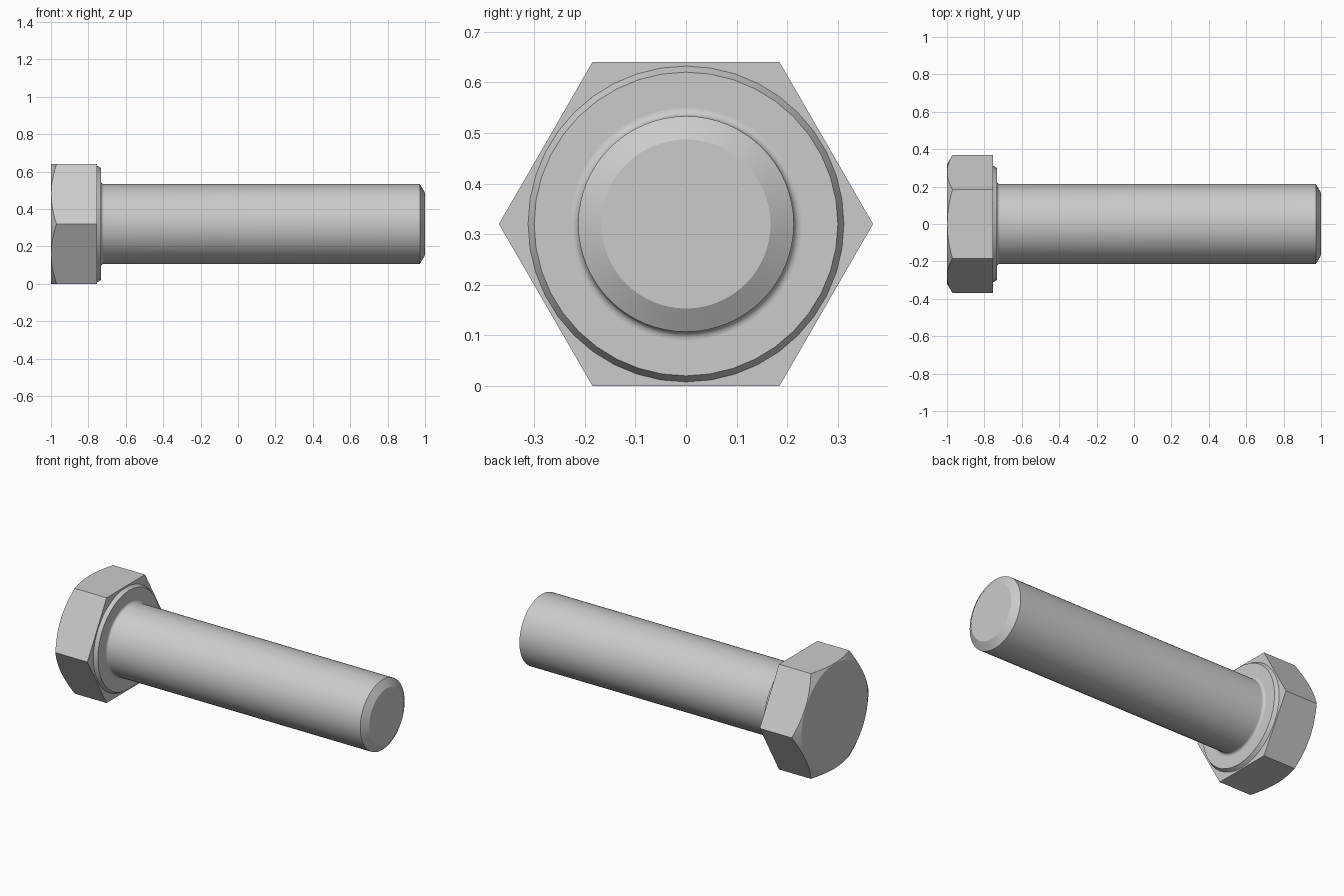
import bpy, bmesh, math
from mathutils import Vector

cube = bpy.data.objects.get("Cube")
if cube:
    bpy.data.objects.remove(cube, do_unlink=True)

CENTRE_Z = 0.32
APOTHEM = 0.32

steel = bpy.data.materials.new("steel_grey")
steel.use_nodes = True
colour = (0.6, 0.6, 0.6, 1)
steel.diffuse_color = colour
steel.node_tree.nodes["Principled BSDF"].inputs["Base Color"].default_value = colour


def lathe(name, profile, sides):
    """Revolve (x, radius) points around the bolt axis."""
    bm = bmesh.new()
    verts = [bm.verts.new((x, 0, r)) for x, r in profile]
    edges = [bm.edges.new(pair) for pair in zip(verts, verts[1:])]
    bmesh.ops.spin(bm, geom=verts + edges, cent=(0, 0, 0), axis=(1, 0, 0),
                   angle=math.tau, steps=sides, use_merge=True)
    bmesh.ops.remove_doubles(bm, verts=bm.verts, dist=1e-5)
    # Merge the end fans into flat caps
    bmesh.ops.dissolve_verts(bm, verts=[v for v in bm.verts
                                        if Vector((v.co.y, v.co.z)).length < 1e-4])
    bmesh.ops.recalc_face_normals(bm, faces=bm.faces)
    mesh = bpy.data.meshes.new(name)
    bm.to_mesh(mesh)
    bm.free()
    obj = bpy.data.objects.new(name, mesh)
    bpy.context.collection.objects.link(obj)
    obj.location.z = CENTRE_Z
    mesh.materials.append(steel)
    return obj


def activate(obj):
    bpy.ops.object.select_all(action='DESELECT')
    obj.select_set(True)
    bpy.context.view_layer.objects.active = obj


# Hexagonal head, corners pointing along y
corner = APOTHEM / math.cos(math.pi / 6)
head = lathe("hex_head", [(-1.1, 0), (-1.1, corner), (-0.755, corner), (-0.755, 0)], 6)
for v in head.data.vertices:
    v.co.y, v.co.z = v.co.z, -v.co.y

# Cone that rounds off the outer corners of the head
slope = math.tan(math.radians(60))
cutter = lathe("head_chamfer_cutter",
               [(-1, 0), (-1, 0.318), (-0.9, 0.318 + 0.1 * slope),
                (-0.6, 0.318 + 0.1 * slope), (-0.6, 0)], 72)
cutter.hide_render = True
trim = head.modifiers.new("chamfer", 'BOOLEAN')
trim.operation = 'INTERSECT'
trim.solver = 'EXACT'
trim.object = cutter
activate(head)
bpy.ops.object.modifier_apply(modifier=trim.name)
bpy.data.objects.remove(cutter, do_unlink=True)

# Bearing face under the head
washer = lathe("washer_face", [(-0.78, 0), (-0.78, 0.312), (-0.755, 0.312),
                               (-0.733, 0.30), (-0.733, 0)], 40)

# Shank with a fillet at the head and a chamfered tip
radius, fillet = 0.213, 0.016
profile = [(-0.76, 0), (-0.76, radius + fillet)]
for i in range(7):
    a = math.pi / 2 * i / 6
    profile.append((-0.733 + fillet * (1 - math.cos(a)),
                    radius + fillet * (1 - math.sin(a))))
profile += [(0.972, radius), (1, 0.167), (1, 0)]
shank = lathe("shank", profile, 64)

for part in (head, washer, shank):
    activate(part)
    bpy.ops.object.shade_smooth_by_angle(angle=math.radians(25))
